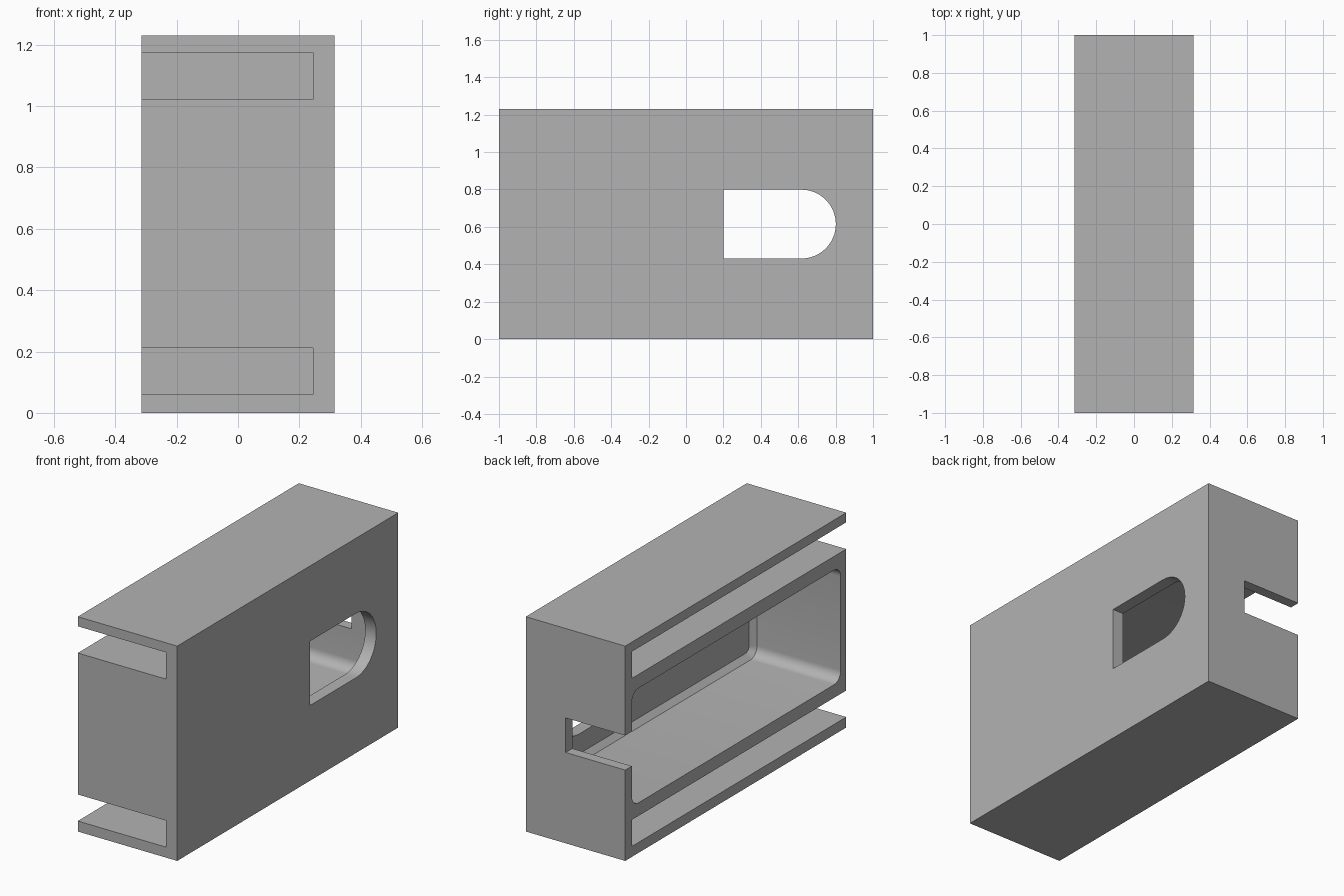
import bpy, bmesh, math
from mathutils import Matrix, Vector

default = bpy.data.objects.get("Cube")
if default:
    bpy.data.objects.remove(default, do_unlink=True)

W, H = 0.315, 1.23          # half width, height
MID = H / 2
FLOOR = 0.245               # inner face of the closed side
OUT = W + 0.1               # cutters overshoot the open side

grey = bpy.data.materials.new("grey plastic")
grey.use_nodes = True
grey.diffuse_color = (0.45, 0.45, 0.45, 1)
grey.node_tree.nodes["Principled BSDF"].inputs["Base Color"].default_value = (0.45, 0.45, 0.45, 1)


def box_mesh(x, y, z):
    """Box spanning three (low, high) ranges."""
    bm = bmesh.new()
    size = [b - a for a, b in (x, y, z)]
    mid = [(a + b) / 2 for a, b in (x, y, z)]
    bmesh.ops.create_cube(bm, size=1, matrix=Matrix.Translation(mid) @ Matrix.Diagonal((*size, 1)))
    return bm


def add_object(name, bm):
    bmesh.ops.recalc_face_normals(bm, faces=bm.faces)
    mesh = bpy.data.meshes.new(name)
    bm.to_mesh(mesh)
    bm.free()
    mesh.materials.append(grey)
    obj = bpy.data.objects.new(name, mesh)
    bpy.context.collection.objects.link(obj)
    return obj


def x_edges(bm, test=lambda e: True):
    """Edges running along x that pass a test."""
    return [e for e in bm.edges
            if abs(e.verts[0].co.x - e.verts[1].co.x) > 0.01 and test(e)]


housing = add_object("housing", box_mesh((-W, W), (-1, 1), (0, H)))
cutters = []

# Upper and lower slots, open at the front and on the right side
for name, z in (("lower_slot", (0.06, 0.212)), ("upper_slot", (1.022, 1.175))):
    cutters.append(add_object(name + "_cutter", box_mesh((-OUT, FLOOR), (-1.1, 0.94), z)))

# Central pocket with rounded corners and a chamfered floor
bm = box_mesh((-OUT, FLOOR), (-0.95, 0.94), (0.287, 0.943))
bmesh.ops.bevel(bm, geom=x_edges(bm), offset=0.06, segments=8, profile=0.5, affect='EDGES')
rim = [e for e in bm.edges if all(abs(v.co.x - FLOOR) < 1e-4 for v in e.verts)]
bmesh.ops.bevel(bm, geom=rim, offset=0.03, segments=1, affect='EDGES')
cutters.append(add_object("pocket_cutter", bm))

# Notch through the back wall
cutters.append(add_object("notch_cutter", box_mesh((-OUT, 0.062), (0.85, 1.1), (0.52, 0.718))))

# Window through the closed side, with a half-round end
R = 0.184
arc = [(0.617 + R * math.cos(a), MID + R * math.sin(a))
       for a in (math.pi * (i / 32 - 0.5) for i in range(33))]
outline = [(0.2, MID + R), (0.2, MID - R)] + arc
bm = bmesh.new()
face = bm.faces.new([bm.verts.new((0.15, y, z)) for y, z in outline])
solid = bmesh.ops.extrude_face_region(bm, geom=[face])
bmesh.ops.translate(bm, vec=Vector((0.3, 0, 0)),
                    verts=[g for g in solid["geom"] if isinstance(g, bmesh.types.BMVert)])
cutters.append(add_object("window_cutter", bm))

# Cut the housing, then keep the cutters out of sight
bpy.ops.object.select_all(action='DESELECT')
bpy.context.view_layer.objects.active = housing
housing.select_set(True)
for cutter in cutters:
    mod = housing.modifiers.new(cutter.name, 'BOOLEAN')
    mod.operation = 'DIFFERENCE'
    mod.solver = 'EXACT'
    mod.object = cutter
    bpy.ops.object.modifier_apply(modifier=mod.name)
for cutter in cutters:
    bpy.data.objects.remove(cutter, do_unlink=True)

bpy.ops.object.shade_smooth_by_angle(angle=math.radians(30))
